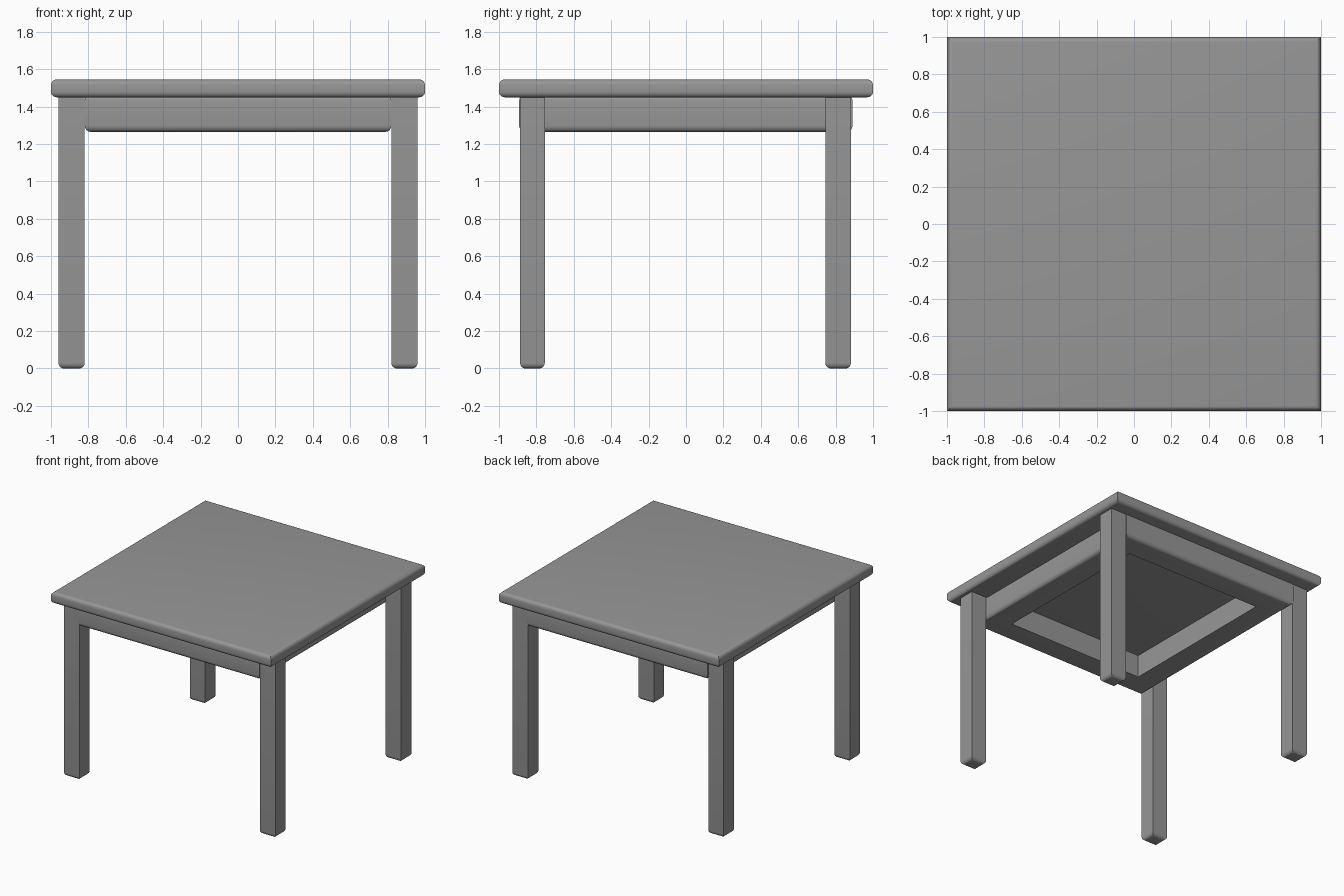
import bpy, bmesh

if "Cube" in bpy.data.objects:
    bpy.data.objects.remove(bpy.data.objects["Cube"])

# Dark grey finish shared by all parts
grey = bpy.data.materials.new("dark_grey")
grey.diffuse_color = (0.31, 0.31, 0.31, 1)
grey.use_nodes = True
grey.node_tree.nodes["Principled BSDF"].inputs["Base Color"].default_value = grey.diffuse_color


def rect(bm, x0, x1, y0, y1, z):
    return [bm.verts.new((x, y, z)) for x, y in ((x0, y0), (x1, y0), (x1, y1), (x0, y1))]


def bridge(bm, a, b):
    for i in range(4):
        j = (i + 1) % 4
        bm.faces.new((a[i], a[j], b[j], b[i]))


def loop_edges(bm, ring):
    return [bm.edges.get((ring[i], ring[(i + 1) % 4])) for i in range(4)]


def finish(bm, name, edges, radius):
    # Round only the horizontal edges; upright corners stay crisp
    bmesh.ops.bevel(bm, geom=edges, offset=radius, offset_type='OFFSET',
                    segments=5, profile=0.5, affect='EDGES')
    bmesh.ops.recalc_face_normals(bm, faces=bm.faces[:])
    mesh = bpy.data.meshes.new(name)
    bm.to_mesh(mesh)
    bm.free()
    mesh.materials.append(grey)
    ob = bpy.data.objects.new(name, mesh)
    bpy.context.collection.objects.link(ob)
    bpy.ops.object.select_all(action='DESELECT')
    ob.select_set(True)
    bpy.context.view_layer.objects.active = ob
    bpy.ops.object.shade_smooth_by_angle(angle=0.6)
    return ob


def rounded_box(name, x0, x1, y0, y1, z0, z1, radius, round_top=True):
    bm = bmesh.new()
    low, high = rect(bm, x0, x1, y0, y1, z0), rect(bm, x0, x1, y0, y1, z1)
    bridge(bm, low, high)
    bm.faces.new(low[::-1])
    bm.faces.new(high)
    edges = loop_edges(bm, low) + (loop_edges(bm, high) if round_top else [])
    return finish(bm, name, edges, radius)


# Table top
rounded_box("table_top", -1, 1, -1, 1, 1.45, 1.545, 0.03)

# Four legs
for xn, xs in (("left", (-0.96, -0.82)), ("right", (0.82, 0.96))):
    for yn, ys in (("front", (-0.887, -0.755)), ("back", (0.745, 0.882))):
        rounded_box(f"{yn}_{xn}_leg", *xs, *ys, 0, 1.452, 0.03, False)

# Apron frame with rounded outer edges and an open middle
bm = bmesh.new()
out_low = rect(bm, -0.82, 0.82, -0.892, 0.89, 1.265)
out_high = rect(bm, -0.82, 0.82, -0.892, 0.89, 1.465)
in_low = rect(bm, -0.62, 0.62, -0.69, 0.69, 1.265)
in_high = rect(bm, -0.62, 0.62, -0.69, 0.69, 1.465)
for a, b in ((out_low, out_high), (out_high, in_high), (in_high, in_low), (in_low, out_low)):
    bridge(bm, a, b)
finish(bm, "apron_frame", loop_edges(bm, out_low) + loop_edges(bm, out_high), 0.033)
